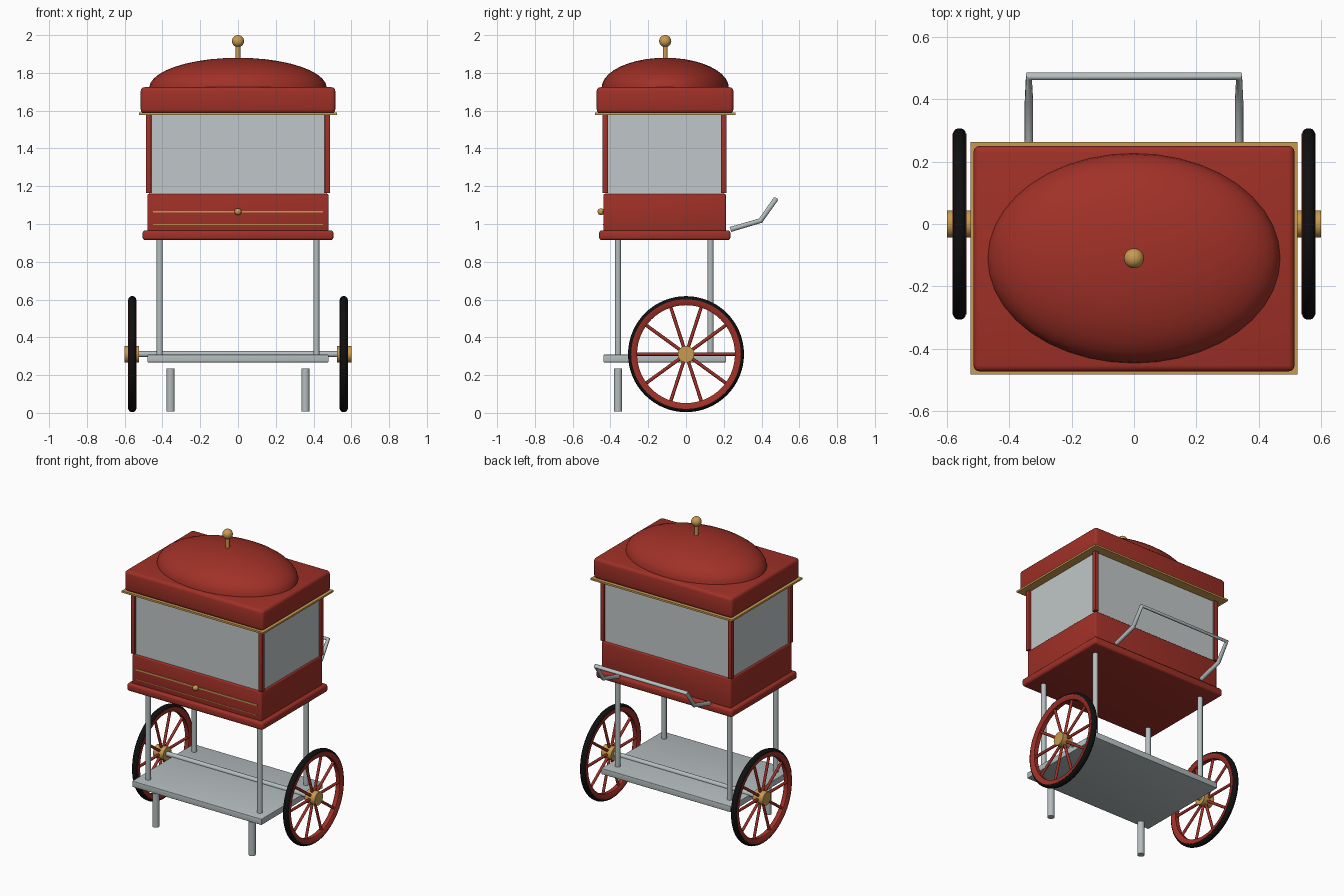
import bpy, bmesh, math
from mathutils import Vector

if "Cube" in bpy.data.objects:
    bpy.data.objects.remove(bpy.data.objects["Cube"], do_unlink=True)


def material(name, r, g, b):
    m = bpy.data.materials.new(name)
    m.use_nodes = True
    m.diffuse_color = (r, g, b, 1)
    m.node_tree.nodes["Principled BSDF"].inputs["Base Color"].default_value = (r, g, b, 1)
    return m


RED = material("red paint", 0.35, 0.03, 0.02)
GOLD = material("brass", 0.58, 0.33, 0.08)
GLASS = material("grey glass", 0.53, 0.57, 0.58)
STEEL = material("steel", 0.46, 0.51, 0.52)
BLACK = material("black rubber", 0.005, 0.005, 0.005)


def finish(name, bm, mat, smooth=False):
    bmesh.ops.recalc_face_normals(bm, faces=bm.faces)
    mesh = bpy.data.meshes.new(name)
    bm.to_mesh(mesh)
    bm.free()
    mesh.materials.append(mat)
    ob = bpy.data.objects.new(name, mesh)
    bpy.context.collection.objects.link(ob)
    if smooth:
        bpy.ops.object.select_all(action="DESELECT")
        ob.select_set(True)
        bpy.context.view_layer.objects.active = ob
        bpy.ops.object.shade_smooth_by_angle(angle=math.radians(40))
    return ob


def box(name, xs, ys, zs, mat, bevel=0.0):
    bm = bmesh.new()
    bmesh.ops.create_cube(bm, size=1)
    for v in bm.verts:
        v.co = [lo + (c + 0.5) * (hi - lo) for c, (lo, hi) in zip(v.co, (xs, ys, zs))]
    if bevel:
        bmesh.ops.bevel(bm, geom=bm.edges[:], offset=bevel, segments=3,
                        profile=0.5, affect="EDGES")
    return finish(name, bm, mat, bevel > 0)


def add_rod(bm, a, b, radius, sides=20):
    a, b = Vector(a), Vector(b)
    made = bmesh.ops.create_cone(bm, cap_ends=True, segments=sides, radius1=radius,
                                 radius2=radius, depth=(b - a).length)
    turn = Vector((0, 0, 1)).rotation_difference(b - a)
    for v in made["verts"]:
        v.co = turn @ v.co + (a + b) / 2


def rod(name, a, b, radius, mat, sides=20):
    bm = bmesh.new()
    add_rod(bm, a, b, radius, sides)
    return finish(name, bm, mat, True)


def ellipsoid(name, centre, radii, mat, half=False):
    bm = bmesh.new()
    bmesh.ops.create_uvsphere(bm, u_segments=40, v_segments=20, radius=1)
    if half:
        low = [v for v in bm.verts if v.co.z < -0.01]
        bmesh.ops.delete(bm, geom=low, context="VERTS")
    for v in bm.verts:
        v.co = [c + p * r for c, p, r in zip(centre, v.co, radii)]
    return finish(name, bm, mat, True)


def ring(name, x, z, profile, mat, steps=64):
    # Closed (radius, offset) profile spun around the axle
    bm = bmesh.new()
    verts = [bm.verts.new((x + o, 0, z + r)) for r, o in profile]
    edges = [bm.edges.new((verts[i - 1], verts[i])) for i in range(len(verts))]
    bmesh.ops.spin(bm, geom=verts + edges, cent=(x, 0, z), axis=(1, 0, 0),
                   angle=math.tau, steps=steps, use_merge=True)
    bmesh.ops.remove_doubles(bm, verts=bm.verts, dist=0.0001)
    return finish(name, bm, mat, True)


MID_Y = -0.11
SIDES = (("right", -1), ("left", 1))

# Cabinet and roof
box("base_tray", (-0.505, 0.505), (-0.46, 0.235), (0.915, 0.966), RED, 0.014)
box("cabinet_body", (-0.48, 0.48), (-0.437, 0.211), (0.96, 1.16), RED, 0.008)
box("glass_case", (-0.47, 0.47), (-0.427, 0.201), (1.155, 1.582), GLASS)
box("roof_trim", (-0.525, 0.525), (-0.483, 0.263), (1.577, 1.589), GOLD)
box("roof", (-0.515, 0.515), (-0.473, 0.251), (1.587, 1.724), RED, 0.02)
ellipsoid("roof_dome", (0, MID_Y, 1.72), (0.47, 0.337, 0.16), RED, half=True)
rod("finial_stem", (0, MID_Y, 1.865), (0, MID_Y, 1.95), 0.013, GOLD)
ellipsoid("finial_ball", (0, MID_Y, 1.968), (0.032, 0.032, 0.032), GOLD)

# Drawer lines and knob
box("drawer_line_upper", (-0.45, 0.45), (-0.441, -0.433), (1.06, 1.07), GOLD)
box("drawer_line_lower", (-0.45, 0.45), (-0.439, -0.433), (0.995, 0.999), GOLD)
ellipsoid("drawer_knob", (0, -0.45, 1.065), (0.018, 0.018, 0.018), GOLD)

# Lower shelf and axle
AXLE_Z, WHEEL_X = 0.311, 0.56
box("lower_shelf", (-0.48, 0.48), (-0.437, 0.213), (0.268, 0.308), STEEL, 0.003)
rod("axle", (-0.53, 0, AXLE_Z), (0.53, 0, AXLE_Z), 0.016, STEEL)

for side, s in SIDES:
    # Posts and legs
    for end, y, leg_y in (("front", -0.427, -0.36), ("back", 0.2, 0.13)):
        xs = sorted((s * 0.459, s * 0.487))
        box(f"{end}_{side}_post", xs, (y - 0.015, y + 0.015), (1.163, 1.58), RED, 0.003)
        rod(f"{end}_{side}_leg", (s * 0.415, leg_y, 0.3), (s * 0.415, leg_y, 0.92),
            0.0165, STEEL)
    rod(f"{side}_foot", (s * 0.357, -0.36, 0.008), (s * 0.357, -0.36, 0.235), 0.022, STEEL)

    # Wheel
    x = s * WHEEL_X
    tyre = [(0.284, -0.02), (0.294, -0.02), (0.303, -0.014), (0.307, -0.005),
            (0.307, 0.005), (0.303, 0.014), (0.294, 0.02), (0.284, 0.02)]
    rim = [(0.259, -0.014), (0.265, -0.019), (0.29, -0.022),
           (0.29, 0.022), (0.265, 0.019), (0.259, 0.014)]
    ring(f"{side}_tyre", x, AXLE_Z, tyre, BLACK)
    ring(f"{side}_rim", x, AXLE_Z, rim, RED)
    bm = bmesh.new()
    for i in range(10):
        a = math.tau * i / 10
        direction = Vector((0, math.cos(a), math.sin(a)))
        hub = Vector((x, 0, AXLE_Z))
        add_rod(bm, hub + direction * 0.03, hub + direction * 0.27, 0.009, 10)
    finish(f"{side}_spokes", bm, RED, True)
    rod(f"{side}_hub", (s * 0.525, 0, AXLE_Z), (s * 0.6, 0, AXLE_Z), 0.044, GOLD, 24)

# Push handle
half = [(0.337, 0.235, 0.971), (0.337, 0.395, 1.018), (0.337, 0.474, 1.13)]
path = half + [(-x, y, z) for x, y, z in reversed(half)]
curve = bpy.data.curves.new("push_handle", "CURVE")
curve.dimensions = "3D"
curve.bevel_depth = 0.0135
curve.bevel_resolution = 4
curve.use_fill_caps = True
spline = curve.splines.new("POLY")
spline.points.add(len(path) - 1)
for p, co in zip(spline.points, path):
    p.co = (*co, 1)
curve.materials.append(STEEL)
handle = bpy.data.objects.new("push_handle", curve)
bpy.context.collection.objects.link(handle)
bpy.ops.object.select_all(action="DESELECT")
handle.select_set(True)
bpy.context.view_layer.objects.active = handle
bpy.ops.object.convert(target="MESH")
bpy.ops.object.shade_smooth_by_angle(angle=math.radians(40))
